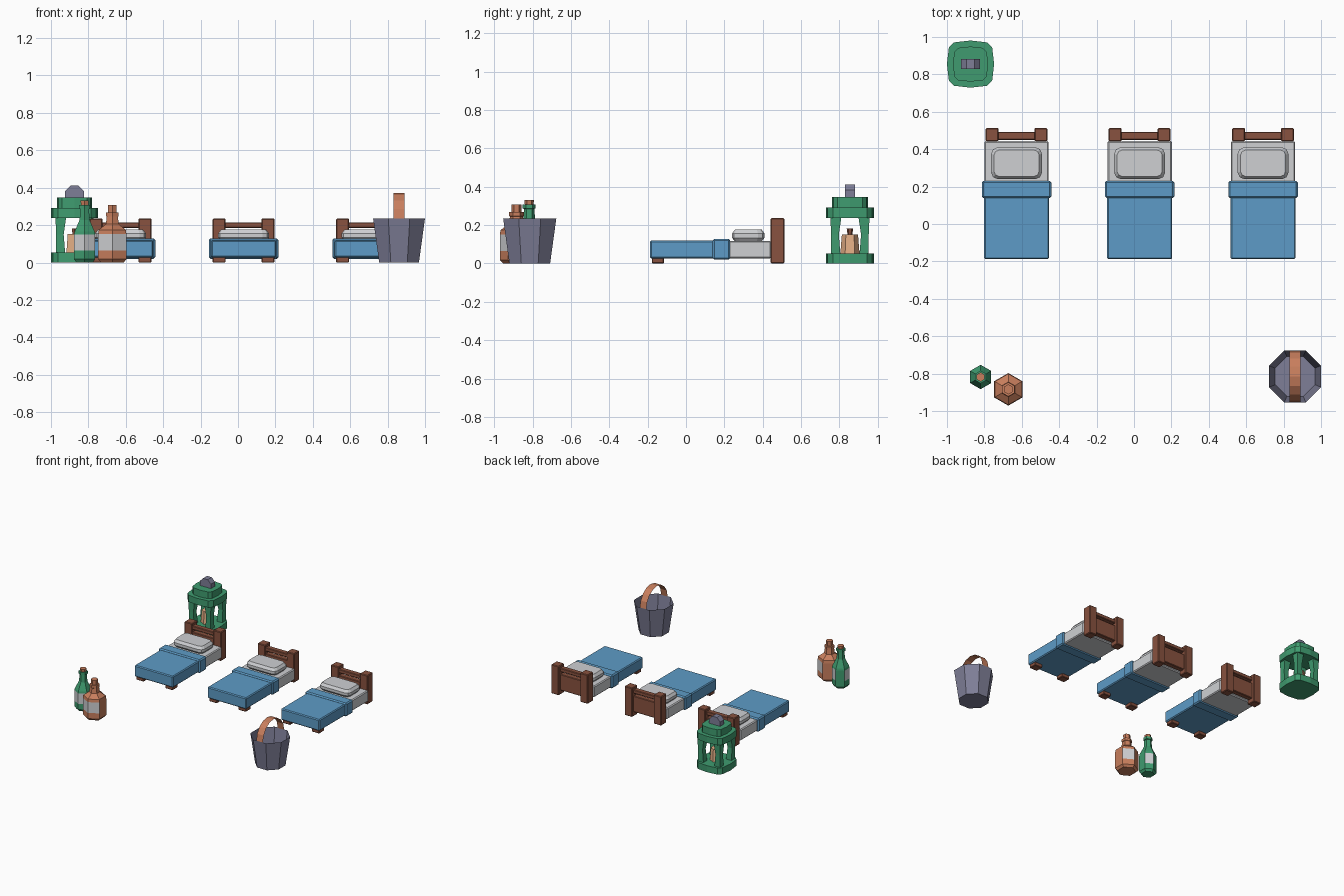
import bpy, bmesh, math

if "Cube" in bpy.data.objects:
    bpy.data.objects.remove(bpy.data.objects["Cube"])


def material(name, rgb):
    m = bpy.data.materials.new(name)
    m.diffuse_color = (*rgb, 1)
    m.use_nodes = True
    m.node_tree.nodes["Principled BSDF"].inputs["Base Color"].default_value = m.diffuse_color
    return m


BLUE = material("blanket blue", (0.11, 0.33, 0.57))
BROWN = material("dark wood", (0.25, 0.085, 0.05))
WHITE = material("linen white", (0.62, 0.63, 0.65))
GREEN = material("green", (0.05, 0.33, 0.16))
ORANGE = material("copper orange", (0.58, 0.21, 0.11))
GREY = material("slate grey", (0.21, 0.21, 0.31))
TAN = material("candle tan", (0.78, 0.43, 0.24))


def finish(name, bm, mats, loc=(0, 0, 0)):
    bmesh.ops.recalc_face_normals(bm, faces=bm.faces)
    me = bpy.data.meshes.new(name)
    bm.to_mesh(me)
    bm.free()
    for m in mats:
        me.materials.append(m)
    ob = bpy.data.objects.new(name, me)
    ob.location = loc
    bpy.context.collection.objects.link(ob)
    return ob


def box(name, x0, x1, y0, y1, z0, z1, mat, loc=(0, 0, 0), bevel=0.0):
    bm = bmesh.new()
    bmesh.ops.create_cube(bm, size=1)
    for v in bm.verts:
        v.co.x = x1 if v.co.x > 0 else x0
        v.co.y = y1 if v.co.y > 0 else y0
        v.co.z = z1 if v.co.z > 0 else z0
    if bevel:
        bmesh.ops.bevel(bm, geom=bm.edges[:], offset=bevel, segments=1, affect='EDGES')
    return finish(name, bm, [mat], loc)


def loft(name, rings, mats, loc, top=True, rule=None):
    """Skin a list of closed rings; rule(ring_index, side_index) picks a material."""
    bm = bmesh.new()
    loops = [[bm.verts.new(p) for p in r] for r in rings]
    n = len(loops[0])
    for j in range(len(loops) - 1):
        for i in range(n):
            k = (i + 1) % n
            f = bm.faces.new((loops[j][i], loops[j][k], loops[j + 1][k], loops[j + 1][i]))
            if rule:
                f.material_index = rule(j, i)
    bm.faces.new(loops[0][::-1])
    if top:
        bm.faces.new(loops[-1])
    return finish(name, bm, mats, loc)


def ngon(n, r, z, start):
    return [(r * math.cos(start + math.tau * i / n), r * math.sin(start + math.tau * i / n), z)
            for i in range(n)]


def turned(name, n, profile, mats, loc, start=0.0, **kw):
    return loft(name, [ngon(n, r, z, start) for r, z in profile], mats, loc, **kw)


def chamfered(hx, hy, c, z):
    q = [(hx, hy - c), (hx - c * .3, hy - c * .3), (hx - c, hy)]
    pts = q + [(-x, y) for x, y in q[::-1]] + [(-x, -y) for x, y in q] + [(x, -y) for x, y in q[::-1]]
    return [(x, y, z) for x, y in pts]


# Beds
def bed(tag, x):
    o = (x, 0, 0)
    box(f"mattress_{tag}", -.172, .172, .15, .444, .027, .118, WHITE, o, .007)
    box(f"blanket_{tag}", -.174, .174, -.188, .2, .027, .119, BLUE, o, .007)
    box(f"blanket_fold_{tag}", -.186, .186, .139, .23, .02, .129, BLUE, o, .009)
    loft(f"pillow_{tag}", [chamfered(.118, .067, .025, .112), chamfered(.136, .085, .035, .134),
                           chamfered(.136, .085, .035, .156), chamfered(.12, .07, .025, .177)],
         [WHITE], (x, .325, 0))
    for side, s in (("left", -1), ("right", 1)):
        a, b = sorted((s * .096, s * .165))
        box(f"headboard_post_{side}_{tag}", a, b, .442, .513, 0, .236, BROWN, o, .005)
        box(f"front_foot_{side}_{tag}", a, b, -.178, -.115, 0, .03, BROWN, o, .004)
    box(f"headboard_rail_{tag}", -.11, .11, .45, .492, .185, .215, BROWN, o, .004)
    box(f"headboard_panel_{tag}", -.11, .11, .45, .492, .035, .165, BROWN, o, .004)


for tag, x in (("left", -.628), ("middle", .03), ("right", .69)):
    bed(tag, x)


# Lantern
LAN = (-.874, .855, 0)


def bowed(r, z):
    pts = []
    for k in range(4):
        c, s = round(math.cos(k * math.pi / 2)), round(math.sin(k * math.pi / 2))
        for a, b in ((1, 0), (.92, .7), (.7, .92)):
            pts.append((r * (a * c - b * s), r * (a * s + b * c), z))
    return pts


for name, r, z0, z1 in (("lantern_base", .126, 0, .053), ("lantern_roof", .126, .238, .292),
                        ("lantern_cap", .094, .29, .347)):
    loft(name, [bowed(r, z0), bowed(r, z1)], [GREEN], LAN)
for i, (sx, sy) in enumerate(((1, 1), (-1, 1), (-1, -1), (1, -1))):
    rings = []
    for a, b, z in ((.05, .098, .05), (.058, .098, .15), (.045, .102, .24)):
        rings.append([(sx * a, sy * a, z), (sx * b, sy * a, z), (sx * b, sy * b, z), (sx * a, sy * b, z)])
    loft(f"lantern_post_{i + 1}", rings, [GREEN], LAN)
knob = turned("lantern_top_ring", 8, [(.054, -.026), (.054, .026)], [GREY], (-.874, .855, .362), math.pi / 8)
knob.rotation_euler = (math.pi / 2, 0, 0)
turned("candle", 6, [(.05, .053), (.042, .152)], [TAN], LAN, math.pi / 6)
turned("candle_wick", 6, [(.012, .15), (.017, .182)], [BROWN], LAN, math.pi / 6)


# Bottles: hexagonal, with label bands on the front, left and back-right sides
def bottle(name, profile, cork, glass, loc):
    def label(j, i):
        return 1 if j == 2 and i in (1, 3, 4, 5) else 0
    turned(name, 6, profile, [glass, WHITE], loc, -math.pi / 6, rule=label)
    turned(name + "_cork", 6, cork, [ORANGE], loc, -math.pi / 6)


bottle("green_bottle", [(.05, 0), (.065, .018), (.065, .064), (.065, .15), (.062, .165), (.031, .228),
                        (.027, .285), (.034, .287), (.034, .308)],
       [(.022, .3), (.025, .331)], GREEN, (-.82, -.818, 0))
bottle("orange_bottle", [(.07, 0), (.087, .018), (.087, .064), (.087, .152), (.083, .175), (.04, .205),
                         (.034, .245), (.038, .247), (.038, .268)],
       [(.025, .26), (.027, .307)], ORANGE, (-.672, -.884, 0))

# Bucket: open tapered octagon with a flat strap handle
BUC = (.861, -.815, 0)
turned("bucket", 8, [(.115, 0), (.15, .235)], [GREY], BUC, math.pi / 8, top=False)
bm = bmesh.new()
arc = []
for i in range(9):
    a = math.pi * i / 8
    y, z = .137 * math.cos(a), .233 + .139 * math.sin(a)
    arc.append([bm.verts.new((x, y, z)) for x in (-.029, .029)])
for p, q in zip(arc, arc[1:]):
    bm.faces.new((p[0], p[1], q[1], q[0]))
finish("bucket_handle", bm, [ORANGE], BUC)
